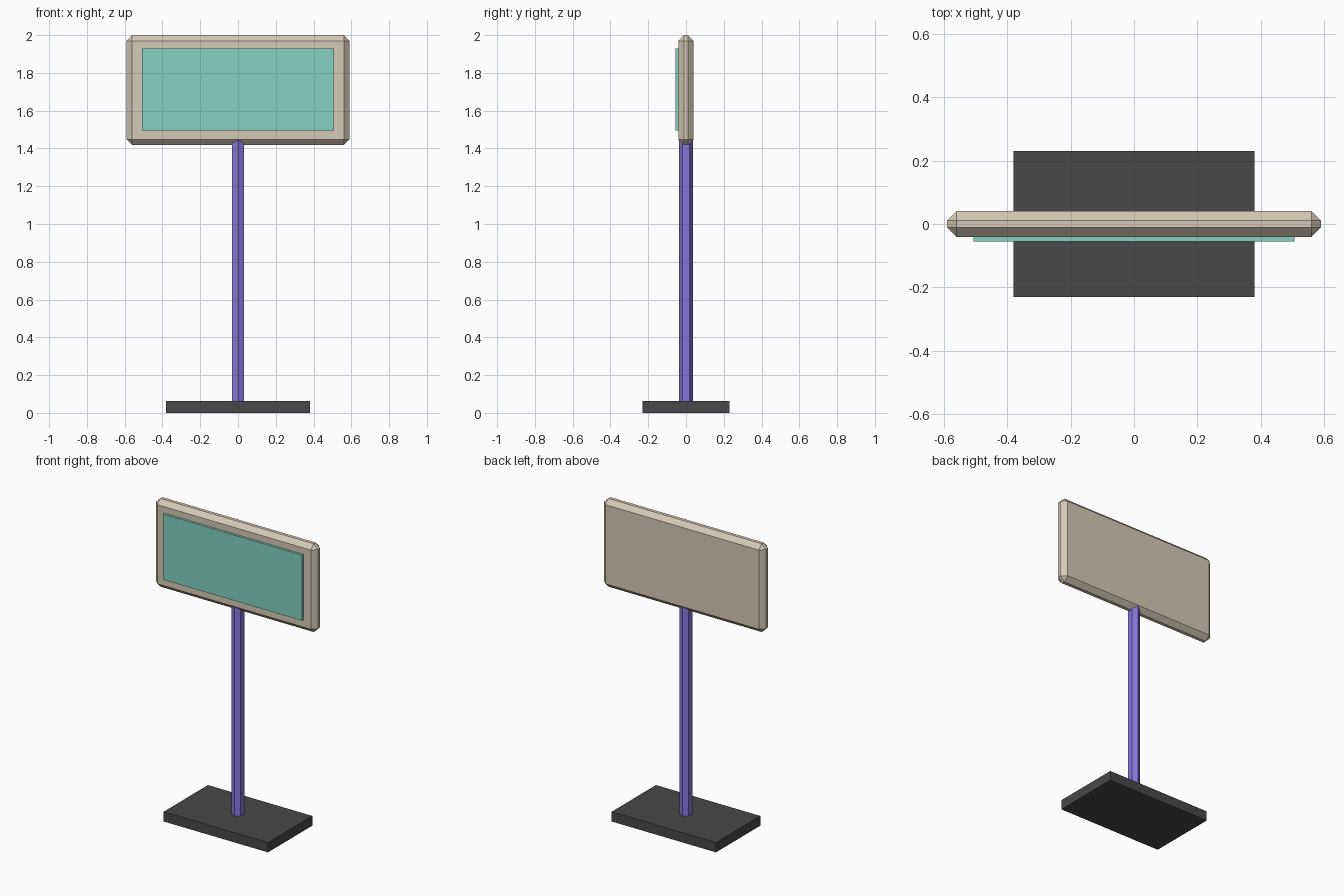
import bpy, bmesh
from mathutils import Matrix

if "Cube" in bpy.data.objects:
    bpy.data.objects.remove(bpy.data.objects["Cube"])


def material(name, rgb):
    # sRGB 0-255 to linear
    lin = [((c / 255 + 0.055) / 1.055) ** 2.4 for c in rgb]
    m = bpy.data.materials.new(name)
    m.diffuse_color = (*lin, 1)
    m.use_nodes = True
    m.node_tree.nodes["Principled BSDF"].inputs["Base Color"].default_value = m.diffuse_color
    return m


def finish(name, bm, mat):
    bmesh.ops.recalc_face_normals(bm, faces=bm.faces)
    me = bpy.data.meshes.new(name)
    bm.to_mesh(me)
    bm.free()
    me.materials.append(mat)
    ob = bpy.data.objects.new(name, me)
    bpy.context.collection.objects.link(ob)
    return ob


def box(name, lo, hi, mat):
    bm = bmesh.new()
    size = [b - a for a, b in zip(lo, hi)]
    mid = [(a + b) / 2 for a, b in zip(lo, hi)]
    bmesh.ops.create_cube(bm, size=1, matrix=Matrix.Translation(mid) @ Matrix.Diagonal((*size, 1)))
    return finish(name, bm, mat)


cream = material("cream", (213, 202, 182))
teal = material("teal", (131, 209, 193))
purple = material("purple", (136, 120, 220))
charcoal = material("charcoal", (72, 72, 72))

# Base slab
box("base", (-0.381, -0.231, 0), (0.381, 0.231, 0.064), charcoal)

# Hexagonal pole, one edge facing the front
bm = bmesh.new()
z0, z1 = 0.05, 1.45
bmesh.ops.create_cone(bm, cap_ends=True, segments=6, radius1=0.038, radius2=0.038,
                      depth=z1 - z0, matrix=Matrix.Translation((0, 0, (z0 + z1) / 2)))
if max(abs(v.co.x) for v in bm.verts) > 0.036:
    bmesh.ops.rotate(bm, verts=bm.verts, matrix=Matrix.Rotation(0.5235988, 3, 'Z'))
finish("pole", bm, purple)

# Sign board with single-step chamfers on every edge
board = box("sign_board", (-0.59, -0.041, 1.418), (0.59, 0.041, 2.0), cream)
bev = board.modifiers.new("chamfer", 'BEVEL')
bev.width = 0.03
bev.segments = 1
bev.limit_method = 'NONE'

# Front panel plate
box("front_panel", (-0.507, -0.056, 1.495), (0.507, -0.04, 1.928), teal)
